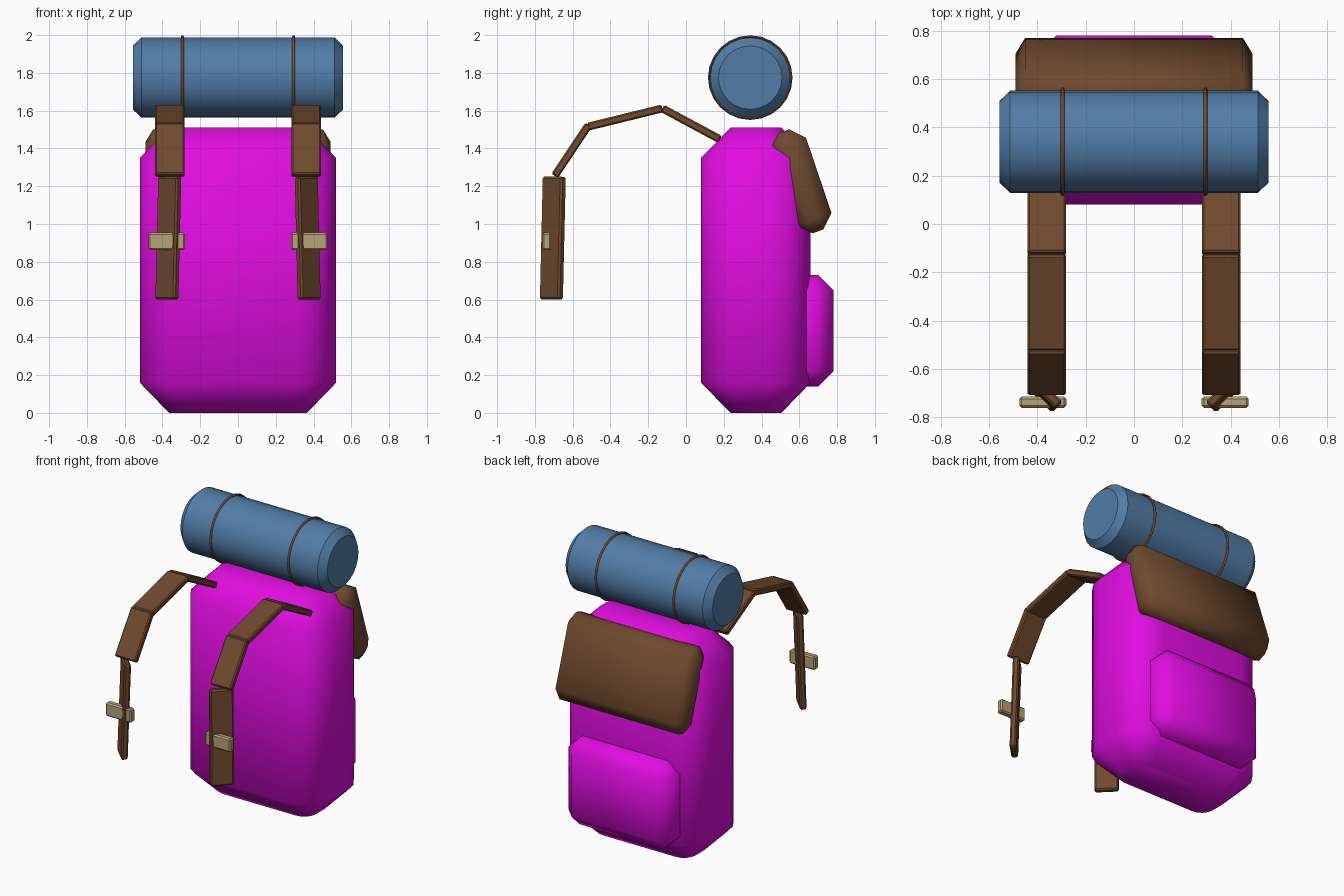
import bpy
import bmesh
from math import radians, pi, sin, cos, atan2, hypot
from mathutils import Vector, Matrix

cube = bpy.data.objects.get("Cube")
if cube:
    bpy.data.objects.remove(cube, do_unlink=True)


def material(name, rgb):
    m = bpy.data.materials.new(name)
    m.use_nodes = True
    m.diffuse_color = (*rgb, 1)
    m.node_tree.nodes["Principled BSDF"].inputs["Base Color"].default_value = (*rgb, 1)
    return m


MAGENTA = material("magenta fabric", (0.75, 0.004, 0.75))
BROWN = material("brown leather", (0.16, 0.068, 0.027))
BLUE = material("blue blanket", (0.084, 0.205, 0.39))
TAN = material("tan buckle", (0.46, 0.37, 0.18))


def finish(name, bm, mat, matrix=Matrix(), angle=60):
    """Turn a bmesh into a shaded object."""
    bmesh.ops.recalc_face_normals(bm, faces=bm.faces)
    mesh = bpy.data.meshes.new(name)
    bm.to_mesh(mesh)
    bm.free()
    mesh.materials.append(mat)
    ob = bpy.data.objects.new(name, mesh)
    ob.matrix_world = matrix
    bpy.context.collection.objects.link(ob)
    bpy.ops.object.select_all(action="DESELECT")
    ob.select_set(True)
    bpy.context.view_layer.objects.active = ob
    bpy.ops.object.shade_smooth_by_angle(angle=radians(angle))
    return ob


def soft_box(name, centre, size, chamfer, mat, rotation=Matrix(), angle=60):
    """Box whose chamfer width can differ along each axis."""
    size, chamfer = Vector(size), Vector(chamfer)
    bm = bmesh.new()
    bmesh.ops.create_cube(bm, size=1)
    bmesh.ops.scale(bm, vec=[s / c for s, c in zip(size, chamfer)], verts=bm.verts)
    bmesh.ops.bevel(bm, geom=bm.edges[:], offset=1, segments=1, affect="EDGES")
    bmesh.ops.scale(bm, vec=chamfer, verts=bm.verts)
    return finish(name, bm, mat, Matrix.Translation(centre) @ rotation, angle)


def loft(bm, rings):
    """Skin a stack of equal point rings and cap both ends."""
    loops = [[bm.verts.new(p) for p in ring] for ring in rings]
    n = len(loops[0])
    for a, b in zip(loops, loops[1:]):
        for i in range(n):
            j = (i + 1) % n
            bm.faces.new((a[i], a[j], b[j], b[i]))
    bm.faces.new(loops[0])
    bm.faces.new(loops[-1])


def rounded_rect(hx, hy, r, z, cy, steps=4):
    pts = []
    for q, (sx, sy) in enumerate([(1, 1), (-1, 1), (-1, -1), (1, -1)]):
        for k in range(steps + 1):
            a = (q + k / steps) * pi / 2
            pts.append((sx * (hx - r) + r * cos(a), cy + sy * (hy - r) + r * sin(a), z))
    return pts


# Main bag with rounded upright edges and chamfered ends
bm = bmesh.new()
loft(bm, [rounded_rect(hx, hy, r, z, 0.37) for hx, hy, r, z in [
    (0.365, 0.135, 0.09, 0), (0.52, 0.29, 0.21, 0.16),
    (0.52, 0.29, 0.21, 1.35), (0.365, 0.135, 0.09, 1.51)]])
finish("bag_body", bm, MAGENTA)

# Back pocket and leaning flap
soft_box("back_pocket", (0, 0.64, 0.435), (0.8, 0.28, 0.59), (0.08,) * 3, MAGENTA)
soft_box("top_flap", (0, 0.608, 1.226), (0.98, 0.2, 0.56), (0.04, 0.07, 0.07),
         BROWN, Matrix.Rotation(radians(18.7), 4, "X"))

# Rolled blanket
ROLL = Vector((0, 0.34, 1.775))
SIDES = 24
bm = bmesh.new()
loft(bm, [[(x, r * cos(2 * pi * i / SIDES), r * sin(2 * pi * i / SIDES)) for i in range(SIDES)]
          for x, r in [(-0.557, 0.168), (-0.512, 0.212), (0.512, 0.212), (0.557, 0.168)]])
finish("bedroll", bm, BLUE, Matrix.Translation(ROLL), 30)

for side, s in (("left", 1), ("right", -1)):
    # Thin tie around the blanket
    bm = bmesh.new()
    rings = [[bm.verts.new((0.008 * cos(b), (0.217 + 0.008 * sin(b)) * cos(a),
                            (0.217 + 0.008 * sin(b)) * sin(a)))
              for b in [k * pi / 3 for k in range(6)]]
             for a in [2 * pi * i / SIDES for i in range(SIDES)]]
    for i in range(SIDES):
        a, b = rings[i], rings[(i + 1) % SIDES]
        for k in range(6):
            m = (k + 1) % 6
            bm.faces.new((a[k], a[m], b[m], b[k]))
    finish(side + "_bedroll_tie", bm, BROWN, Matrix.Translation(ROLL + Vector((s * 0.295, 0, 0))))

    # Shoulder strap links, each a flat bar between two points
    links = [((0.18, 1.448), (-0.125, 1.612)), ((-0.125, 1.612), (-0.52, 1.515)),
             ((-0.515, 1.525), (-0.695, 1.255))]
    for i, ((y0, z0), (y1, z1)) in enumerate(links):
        soft_box(f"{side}_strap_link_{i + 1}", (s * 0.361, (y0 + y1) / 2, (z0 + z1) / 2),
                 (0.158, hypot(y1 - y0, z1 - z0), 0.042), (0.008,) * 3, BROWN,
                 Matrix.Rotation(atan2(z1 - z0, y1 - y0), 4, "X"), 30)

    # Twisted hanging strap end
    twist = Matrix.Rotation(s * radians(45), 4, "Z") @ Matrix.Rotation(radians(-1.9), 4, "X")
    soft_box(side + "_strap_end", (s * 0.369, -0.705, 0.925), (0.15, 0.042, 0.65),
             (0.01,) * 3, BROWN, twist, 30)

    # Buckle
    soft_box(side + "_buckle", (s * 0.377, -0.737, 0.908), (0.194, 0.046, 0.092),
             (0.009,) * 3, TAN, angle=30)
